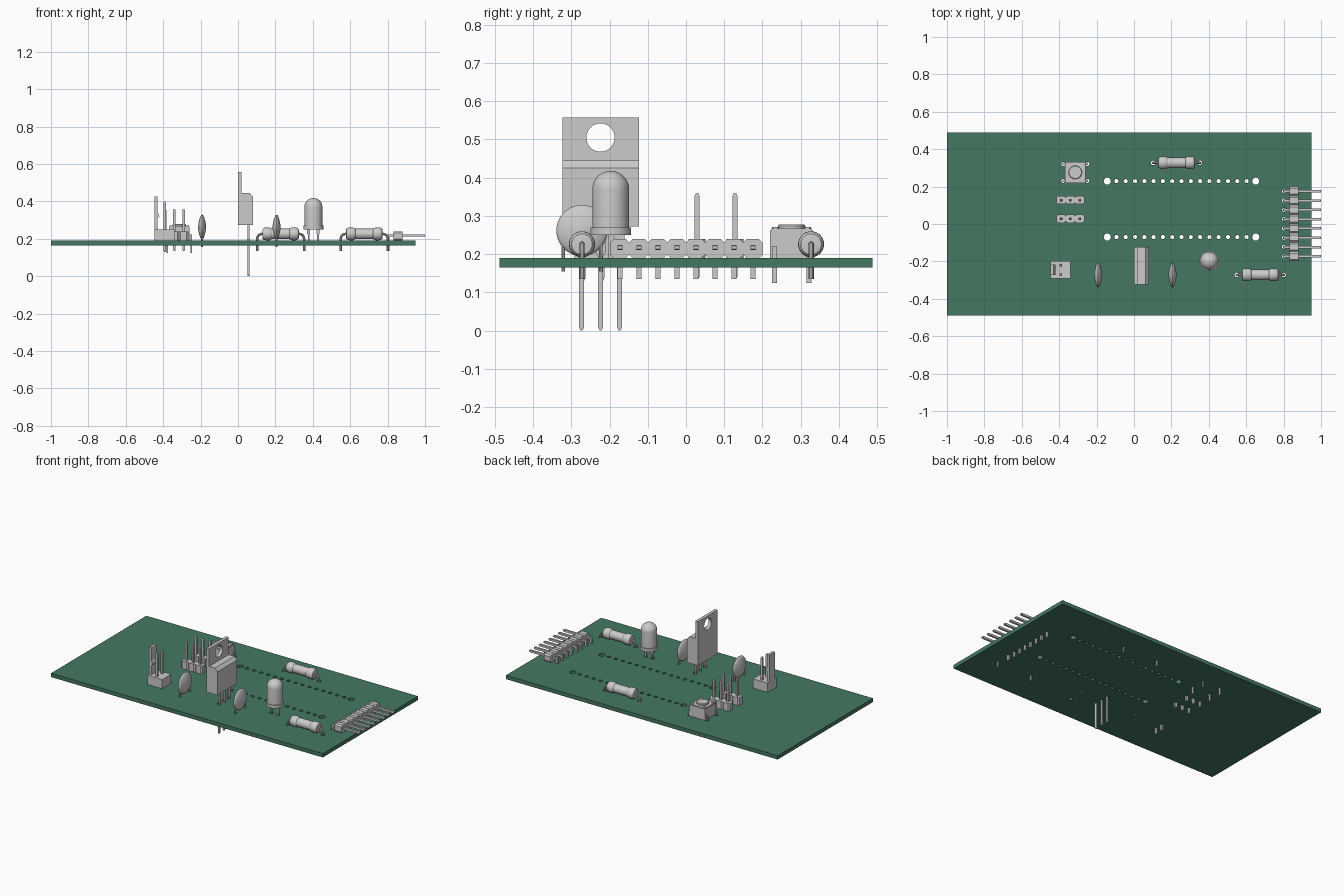
import bpy, bmesh, math
from mathutils import Matrix, Vector

if "Cube" in bpy.data.objects:
    bpy.data.objects.remove(bpy.data.objects["Cube"])

TOP, BOTTOM, PITCH = 0.19, 0.165, 0.0497
holes = []                       # (x, y, radius) drilled through the board


def finish(bm, name, smooth=True):
    bmesh.ops.recalc_face_normals(bm, faces=bm.faces)
    me = bpy.data.meshes.new(name)
    bm.to_mesh(me)
    bm.free()
    ob = bpy.data.objects.new(name, me)
    bpy.context.collection.objects.link(ob)
    bpy.ops.object.select_all(action='DESELECT')
    ob.select_set(True)
    bpy.context.view_layer.objects.active = ob
    if smooth:
        bpy.ops.object.shade_smooth_by_angle(angle=math.radians(35))
    return ob


def box(bm, x0, x1, y0, y1, z0, z1):
    m = Matrix.Translation(((x0 + x1) / 2, (y0 + y1) / 2, (z0 + z1) / 2))
    m = m @ Matrix.Diagonal((x1 - x0, y1 - y0, z1 - z0, 1))
    bmesh.ops.create_cube(bm, size=1, matrix=m)


def prism(bm, pts, axis, lo, hi):
    """Extrude a 2D profile along an axis (profile uses the other two axes in order)."""
    def at(p, t):
        q = list(p)
        q.insert('xyz'.index(axis), t)
        return bm.verts.new(q)
    a, b = [at(p, lo) for p in pts], [at(p, hi) for p in pts]
    bm.faces.new(a)
    bm.faces.new(b)
    for i in range(len(pts)):
        j = (i + 1) % len(pts)
        bm.faces.new((a[i], a[j], b[j], b[i]))


def lathe(bm, prof, n, centre, rot=Matrix()):
    """Revolve (radius, height) points; n = 4 makes square pins."""
    k, off = (math.sqrt(2), math.pi / 4) if n == 4 else (1, 0)
    rings = []
    for r, h in prof:
        rings.append([bm.verts.new(Vector(centre) + rot @ Vector(
            (k * r * math.cos(off + math.tau * i / n), k * r * math.sin(off + math.tau * i / n), h)))
            for i in range(n)])
    for a, b in zip(rings, rings[1:]):
        for i in range(n):
            j = (i + 1) % n
            bm.faces.new((a[i], a[j], b[j], b[i]))
    bm.faces.new(rings[0])
    bm.faces.new(rings[-1])


def pin(bm, x, y, z0, z1, r=0.0065, tip=0.008):
    lathe(bm, [(r * .5, z0), (r, z0 + tip), (r, z1 - tip), (r * .5, z1)], 4, (x, y, 0))
    holes.append((x, y, 0.011))


def octagon(cx, cy, h=PITCH / 2, c=0.009):
    return [(cx + x, cy + y) for x, y in ((-h, c - h), (c - h, -h), (h - c, -h), (h, c - h),
                                          (h, h - c), (h - c, h), (c - h, h), (-h, h - c))]


def wire(name, pts, r):
    cu = bpy.data.curves.new(name, 'CURVE')
    cu.dimensions, cu.bevel_depth, cu.bevel_resolution, cu.use_fill_caps = '3D', r, 3, True
    s = cu.splines.new('POLY')
    s.points.add(len(pts) - 1)
    for p, q in zip(s.points, pts):
        p.co = (*q, 1)
    ob = bpy.data.objects.new(name, cu)
    bpy.context.collection.objects.link(ob)
    bpy.ops.object.select_all(action='DESELECT')
    ob.select_set(True)
    bpy.context.view_layer.objects.active = ob
    bpy.ops.object.convert(target='MESH')
    bpy.ops.object.shade_smooth_by_angle(angle=math.radians(35))


# Resistors: bulged body with two bent leads
ALONG_X = Matrix.Rotation(math.pi / 2, 4, 'Y')
half = [(0.012, -.098), (0.027, -.096), (0.033, -.088), (0.034, -.078), (0.034, -.06),
        (0.032, -.053), (0.028, -.048)]
body = half + [(r, -h) for r, h in reversed(half)]
for tag, cx, cy in (("back", 0.228, 0.327), ("front", 0.675, -0.272)):
    bm = bmesh.new()
    lathe(bm, body, 32, (cx, cy, 0.226), ALONG_X)
    finish(bm, "resistor_body_" + tag)
    for s, side in ((-1, "left"), (1, "right")):
        bend = [(cx + s * (.1 + .025 * math.sin(a)), cy, .201 + .025 * math.cos(a))
                for a in [i * math.pi / 12 for i in range(7)]]
        wire(f"resistor_lead_{tag}_{side}", [(cx + s * .08, cy, .226)] + bend +
             [(cx + s * .125, cy, .135)], 0.007)
        holes.append((cx + s * .125, cy, 0.012))

# Disc capacitors: lens shaped body on two legs
for tag, cx in (("left", -0.192), ("right", 0.206)):
    bm = bmesh.new()
    prof = [(max(0.001, .067 * math.cos(a)), .022 * math.sin(a) * (1 - .25 * math.cos(a)))
            for a in [math.radians(-90 + 15 * i) for i in range(13)]]
    lathe(bm, prof, 40, (cx, -0.272, 0.262), ALONG_X)
    finish(bm, "disc_capacitor_" + tag)
    bm = bmesh.new()
    for s in (-1, 1):
        lathe(bm, [(.005, .155), (.005, .25)], 10, (cx, -0.272 + s * .049, 0))
        holes.append((cx, -0.272 + s * .049, 0.009))
    finish(bm, "capacitor_legs_" + tag)

# LED: flange, cylinder and dome
bm = bmesh.new()
prof = [(.053, .25), (.053, .27), (.048, .27)]
prof += [(max(.001, .048 * math.cos(a)), .37 + .048 * math.sin(a))
         for a in [math.radians(10 * i) for i in range(10)]]
lathe(bm, prof, 40, (0.403, -0.197, 0))
finish(bm, "led_lens")
bm = bmesh.new()
for s in (-1, 1):
    pin(bm, 0.403 + s * PITCH / 2, -0.197, BOTTOM, 0.26, 0.005, 0.002)
    box(bm, .403 + s * PITCH / 2 - .008, .403 + s * PITCH / 2 + .008, -.204, -.19, .225, .25)
finish(bm, "led_legs")

# Voltage regulator: moulded body, holed metal tab, three legs
RY = -0.2235
bm = bmesh.new()
prism(bm, [(.02, .273), (.08, .273), (.08, .425), (.062, .445), (.02, .445)], 'y', RY - .1, RY + .1)
finish(bm, "regulator_body")
bm = bmesh.new()
N = 32
rings = []
for x in (0.0, 0.02):
    inner, outer = [], []
    for i in range(N):
        c, s = math.cos(math.tau * (i + .0) / N), math.sin(math.tau * i / N)
        m = max(abs(c), abs(s))                     # project circle onto rectangle
        inner.append(bm.verts.new((x, RY + .037 * c, .505 + .037 * s)))
        z = s / m
        outer.append(bm.verts.new((x, RY + .1 * c / m, .505 + z * (.053 if z > 0 else .232))))
    rings += [inner, outer]
for a, b in ((0, 1), (2, 3), (0, 2), (1, 3)):
    for i in range(N):
        j = (i + 1) % N
        bm.faces.new((rings[a][i], rings[a][j], rings[b][j], rings[b][i]))
finish(bm, "regulator_tab")
bm = bmesh.new()
for k in (-1, 0, 1):
    y = RY + k * PITCH
    prism(bm, [(y - .0135, .28), (y - .0135, .205), (y - .007, .195), (y - .007, .01), (y - .002, 0),
               (y + .002, 0), (y + .007, .01), (y + .007, .195), (y + .0135, .205), (y + .0135, .28)],
          'x', .051, .061)
    holes.append((0.056, y, 0.011))
finish(bm, "regulator_legs", False)

# Push button: housing, cover, corner rivets, plunger, side legs
BX, BY = -0.314, 0.276
bm = bmesh.new()
box(bm, BX - .056, BX + .056, BY - .056, BY + .056, TOP, .262)
finish(bm, "button_housing", False)
bm = bmesh.new()
box(bm, BX - .053, BX + .053, BY - .053, BY + .053, .262, .267)
finish(bm, "button_cover", False)
bm = bmesh.new()
lathe(bm, [(.036, .267), (.036, .274), (.033, .278)], 32, (BX, BY, 0))
for sx in (-1, 1):
    for sy in (-1, 1):
        lathe(bm, [(.009, .267), (.009, .271)], 16, (BX + sx * .042, BY + sy * .042, 0))
finish(bm, "button_plunger_and_rivets")
bm = bmesh.new()
for sx in (-1, 1):
    for sy in (-1, 1):
        x, y = BX + sx * .064, BY + sy * .045
        prism(bm, [(BX + sx * .05, .222), (BX + sx * .067, .222), (BX + sx * .067, .125),
                   (BX + sx * .061, .125), (BX + sx * .061, .215), (BX + sx * .05, .215)],
              'y', y - .0065, y + .0065)
        holes.append((x, y, 0.011))
finish(bm, "button_legs", False)

# Two straight three pin headers
for tag, y in (("back", 0.128), ("front", 0.029)):
    bm, pb = bmesh.new(), bmesh.new()
    for k in (-1, 0, 1):
        x = -0.34 + k * PITCH
        prism(bm, [(px, y + (py - y) * .9) for px, py in octagon(x, y)], 'z', TOP, .24)
        pin(pb, x, y, .135, .36)
    finish(bm, "straight_header_" + tag, False)
    finish(pb, "straight_header_pins_" + tag, False)

# Two pin locking connector: base, upright latch with ridge, pins
CY = -0.245
bm = bmesh.new()
box(bm, -.447, -.34, CY - .046, CY + .046, TOP, .25)
finish(bm, "connector_base", False)
bm = bmesh.new()
prism(bm, [(-.447, .25), (-.43, .25), (-.43, .31), (-.42, .32), (-.43, .345), (-.43, .425),
           (-.447, .425)], 'y', CY - .028, CY + .028)
finish(bm, "connector_latch", False)
bm = bmesh.new()
for s in (-1, 1):
    pin(bm, -.392, CY + s * PITCH / 2, .13, .40)
finish(bm, "connector_pins", False)

# Right angle eight pin header at the board edge
bm, pb = bmesh.new(), bmesh.new()
for k in range(8):
    y = 0.001 + (k - 3.5) * PITCH
    prism(bm, octagon(y, TOP + PITCH / 2), 'x', .832, .88)
    prism(pb, [(.796, .135), (.809, .135), (.809, .211), (.992, .211), (1, .214), (1, .221),
               (.992, .224), (.8, .224), (.796, .22)], 'y', y - .0065, y + .0065)
    holes.append((.8025, y, 0.011))
finish(bm, "edge_header", False)
finish(pb, "edge_header_pins", False)

# Circuit board with module socket rows and drilled holes
for y in (0.229, -0.07):
    holes += [(-0.143, y, 0.019), (0.651, y, 0.019)]
    holes += [(0.254 + (k - 7) * PITCH, y, 0.011) for k in range(15)]
bm = bmesh.new()
for x, y, r in holes:
    lathe(bm, [(r, .1), (r, .25)], 20, (x, y, 0))
cutter = finish(bm, "hole_cutter", False)
cutter.hide_render = True
bm = bmesh.new()
box(bm, -1, .95, -.488, .488, BOTTOM, TOP)
board = finish(bm, "circuit_board", False)
mod = board.modifiers.new("holes", 'BOOLEAN')
mod.operation, mod.solver, mod.object = 'DIFFERENCE', 'EXACT', cutter
bpy.ops.object.modifier_apply(modifier="holes")
bpy.data.objects.remove(cutter)
green = bpy.data.materials.new("board_green")
green.diffuse_color = (0.06, 0.19, 0.12, 1)
green.use_nodes = True
green.node_tree.nodes["Principled BSDF"].inputs["Base Color"].default_value = green.diffuse_color
board.data.materials.append(green)
